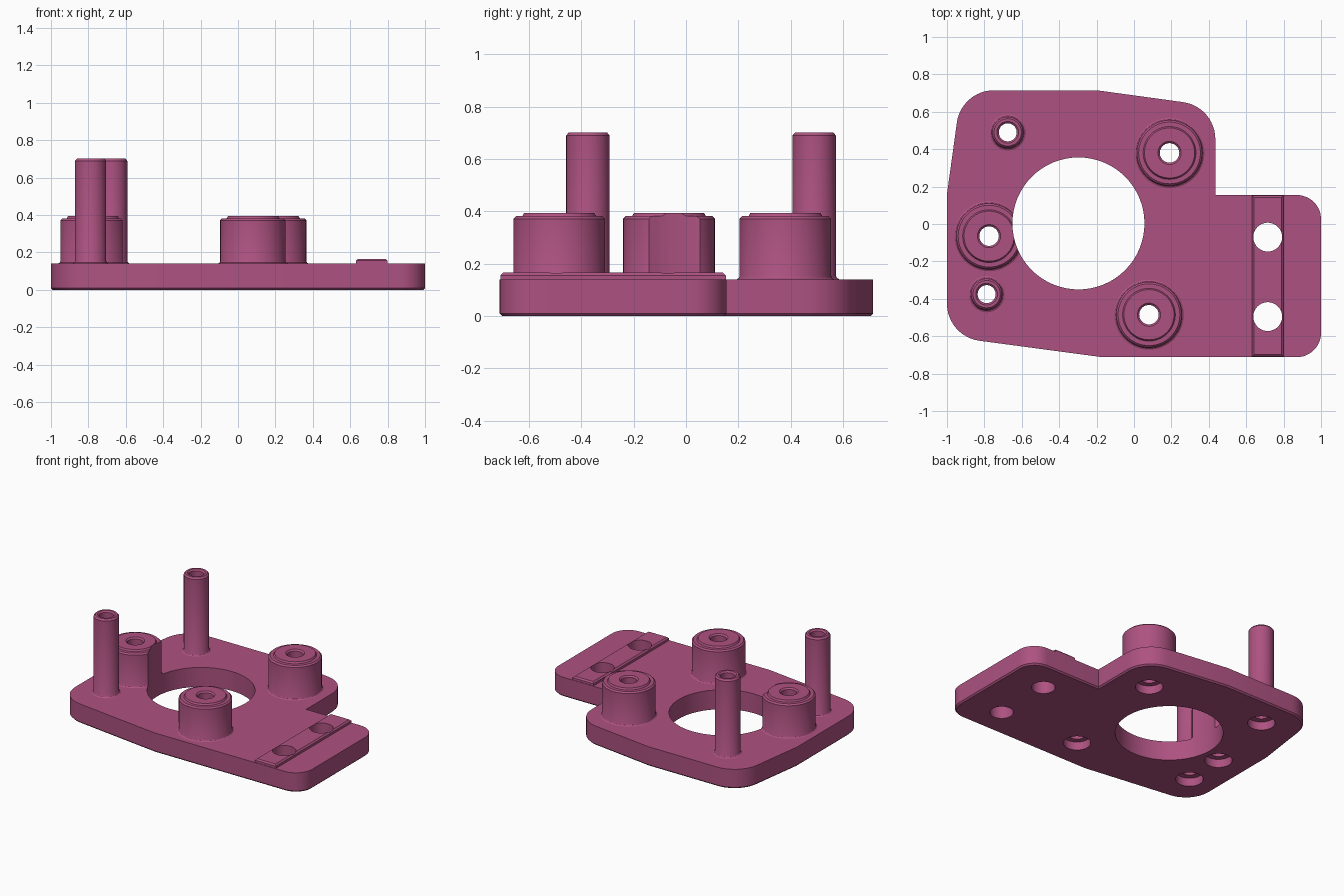
import bpy, bmesh, math
from mathutils import Vector

if "Cube" in bpy.data.objects:
    bpy.data.objects.remove(bpy.data.objects["Cube"])

T = 0.14            # plate thickness
SEG = 64

mat = bpy.data.materials.new("plum plastic")
mat.diffuse_color = (0.42, 0.085, 0.22, 1)
mat.use_nodes = True
mat.node_tree.nodes["Principled BSDF"].inputs["Base Color"].default_value = mat.diffuse_color


def make_object(name, bm):
    bmesh.ops.recalc_face_normals(bm, faces=bm.faces)
    me = bpy.data.meshes.new(name)
    bm.to_mesh(me)
    bm.free()
    me.materials.append(mat)
    ob = bpy.data.objects.new(name, me)
    bpy.context.collection.objects.link(ob)
    return ob


def lathe(name, center, profile):
    """Revolve a closed (radius, z) profile; radius 0 makes a solid."""
    bm = bmesh.new()
    rings = []
    for r, z in profile:
        if r == 0:
            rings.append([bm.verts.new((center[0], center[1], z))] * SEG)
        else:
            rings.append([bm.verts.new((center[0] + r * math.cos(a), center[1] + r * math.sin(a), z))
                          for a in (2 * math.pi * i / SEG for i in range(SEG))])
    n = len(rings)
    for k in range(n):
        a, b = rings[k], rings[(k + 1) % n]
        if profile[k][0] == 0 and profile[(k + 1) % n][0] == 0:
            continue
        for i in range(SEG):
            j = (i + 1) % SEG
            bm.faces.new(list(dict.fromkeys((a[i], a[j], b[j], b[i]))))
    return make_object(name, bm)


def cylinder_cutter(center, r, z0, z1):
    return lathe("cutter", center, [(0, z0), (r, z0), (r, z1), (0, z1)])


def cut(ob, cutter):
    mod = ob.modifiers.new("cut", 'BOOLEAN')
    mod.operation, mod.solver, mod.object = 'DIFFERENCE', 'EXACT', cutter
    bpy.context.view_layer.objects.active = ob
    bpy.ops.object.modifier_apply(modifier=mod.name)
    bpy.data.objects.remove(cutter)


def rounded_outline(corners, steps=12):
    """Polygon with each (x, y, radius) corner replaced by an arc."""
    pts = []
    for i, (x, y, r) in enumerate(corners):
        p = Vector((x, y))
        if r == 0:
            pts.append(p)
            continue
        u = (Vector(corners[i - 1][:2]) - p).normalized()
        v = (Vector(corners[(i + 1) % len(corners)][:2]) - p).normalized()
        half = u.angle(v) / 2
        c = p + (u + v).normalized() * (r / math.sin(half))
        s = p + u * (r / math.tan(half)) - c
        e = p + v * (r / math.tan(half)) - c
        sweep = s.angle(e)
        for k in range(steps + 1):
            t = k / steps
            pts.append(c + (s * math.sin((1 - t) * sweep) + e * math.sin(t * sweep)) / math.sin(sweep))
    return pts


# Base plate: filleted outline, extruded, with a chamfered lower rim
outline = rounded_outline([
    (-1, 0.16, 0), (-1, -0.601, 0.2), (-0.17, -0.712, 0), (1, -0.712, 0.13), (1, 0.155, 0.13),
    (0.435, 0.155, 0), (0.435, 0.628, 0.2), (-0.2, 0.715, 0), (-0.923, 0.715, 0.2)])
bm = bmesh.new()
bottom = bm.faces.new([bm.verts.new((p.x, p.y, 0)) for p in outline])
up = bmesh.ops.extrude_face_region(bm, geom=[bottom], use_keep_orig=True)
bmesh.ops.translate(bm, vec=(0, 0, T), verts=[v for v in up["geom"] if isinstance(v, bmesh.types.BMVert)])
bmesh.ops.recalc_face_normals(bm, faces=bm.faces)
rim = [e for e in bm.edges if all(v.co.z < 0.001 for v in e.verts)]
bmesh.ops.bevel(bm, geom=rim, offset=0.01, segments=1, affect='EDGES')
plate = make_object("base_plate", bm)

# Raised clamp bar with chamfered top edges
bm = bmesh.new()
x0, x1, y0, y1 = 0.632, 0.798, -0.709, 0.152
rings = [[bm.verts.new(p) for p in ((x0 + d, y0 + d, z), (x1 - d, y0 + d, z), (x1 - d, y1 - d, z), (x0 + d, y1 - d, z))]
         for d, z in ((0, T), (0, T + 0.016), (0.01, T + 0.026))]
bm.faces.new(rings[0])
bm.faces.new(rings[2])
for a, b in zip(rings, rings[1:]):
    for i in range(4):
        bm.faces.new((a[i], a[(i + 1) % 4], b[(i + 1) % 4], b[i]))
bar = make_object("clamp_bar", bm)

# Wide mounting bosses and tall hollow posts
BOSS_BORE, POST_BORE = 0.052, 0.048
boss_profile = [(BOSS_BORE, T), (0.187, T), (0.179, T + 0.005), (0.175, T + 0.013), (0.175, 0.372), (0.165, 0.382),
                (0.141, 0.382), (0.134, 0.394), (0.062, 0.394), (BOSS_BORE, 0.384)]
post_profile = [(POST_BORE, T), (0.097, T), (0.088, T + 0.005), (0.083, T + 0.014), (0.083, 0.69), (0.073, 0.702),
                (0.058, 0.702), (POST_BORE, 0.692)]
bosses = [(0.19, 0.38), (0.08, -0.485), (-0.775, -0.065)]
posts = [(-0.675, 0.49), (-0.788, -0.375)]
parts = [lathe("boss_%d" % (i + 1), c, boss_profile) for i, c in enumerate(bosses)]
side_boss = parts[2]
parts += [lathe("post_%d" % (i + 1), c, post_profile) for i, c in enumerate(posts)]

# Central opening, which also trims the side boss
for ob in (plate, side_boss):
    cut(ob, cylinder_cutter((-0.297, 0.003), 0.353, -0.1, 1))

# Clamp holes through plate and bar
for c in ((0.715, -0.07), (0.715, -0.495)):
    for ob in (plate, bar):
        cut(ob, cylinder_cutter(c, 0.077, -0.1, 0.5))

# Stepped screw holes under the bosses and posts
for c, r in [(c, BOSS_BORE) for c in bosses] + [(c, POST_BORE) for c in posts]:
    cut(plate, lathe("cutter", c, [(0, -0.1), (0.09, -0.1), (0.09, 0.06), (r, 0.06), (r, 0.3), (0, 0.3)]))

# Open the hidden seats of the parts standing on the plate, then shade
for ob in parts + [bar]:
    bm = bmesh.new()
    bm.from_mesh(ob.data)
    seat = [f for f in bm.faces if all(abs(v.co.z - T) < 1e-4 for v in f.verts)]
    bmesh.ops.delete(bm, geom=seat, context='FACES')
    bm.to_mesh(ob.data)
    bm.free()

for ob in parts + [bar, plate]:
    bpy.ops.object.select_all(action='DESELECT')
    ob.select_set(True)
    bpy.context.view_layer.objects.active = ob
    bpy.ops.object.shade_smooth_by_angle(angle=math.radians(30))
